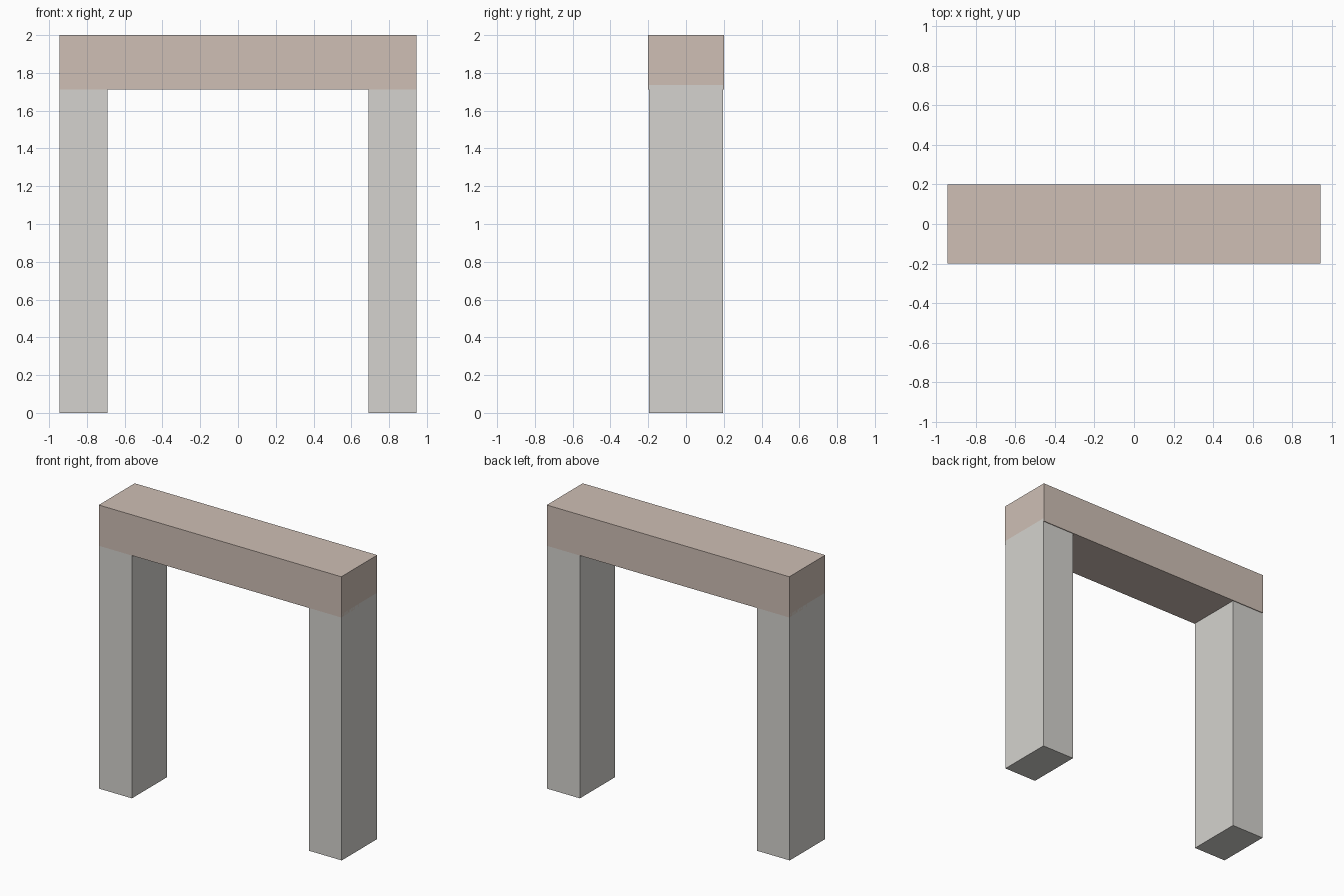
import bpy

if "Cube" in bpy.data.objects:
    bpy.data.objects.remove(bpy.data.objects["Cube"])

STONE = (0.66, 0.65, 0.62, 1)
WOOD = (0.62, 0.52, 0.46, 1)


def material(name, color):
    mat = bpy.data.materials.new(name)
    mat.diffuse_color = color
    mat.use_nodes = True
    mat.node_tree.nodes["Principled BSDF"].inputs["Base Color"].default_value = mat.diffuse_color
    return mat


def box(name, low, high, mat):
    center = [(a + b) / 2 for a, b in zip(low, high)]
    bpy.ops.mesh.primitive_cube_add(size=1, location=center)
    obj = bpy.context.object
    obj.name = name
    obj.scale = [b - a for a, b in zip(low, high)]
    bpy.ops.object.transform_apply(location=False, rotation=False, scale=True)
    obj.data.materials.append(mat)
    return obj


stone = material("pillar_grey", STONE)
wood = material("lintel_brown", WOOD)

# Two pillars, slightly slimmer than the beam and let into its underside
for side, x in (("left", -0.8175), ("right", 0.8175)):
    box(side + "_pillar", (x - 0.1275, -0.195, 0), (x + 0.1275, 0.195, 1.735), stone)

# Beam across the top
box("lintel", (-0.945, -0.2, 1.713), (0.945, 0.2, 2.0), wood)
